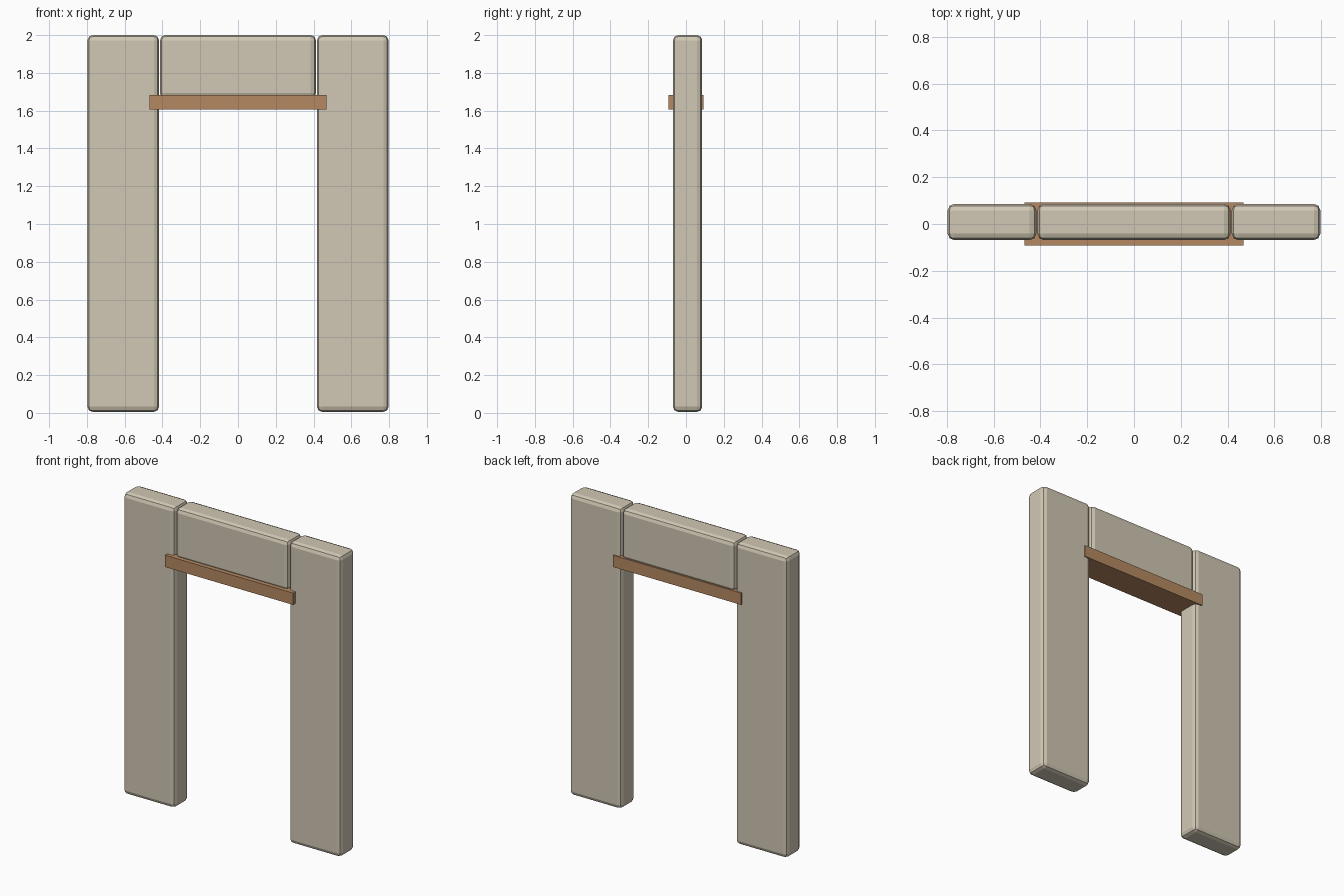
import bpy

if "Cube" in bpy.data.objects:
    bpy.data.objects.remove(bpy.data.objects["Cube"])


def material(name, color):
    m = bpy.data.materials.new(name)
    m.diffuse_color = color
    m.use_nodes = True
    m.node_tree.nodes["Principled BSDF"].inputs["Base Color"].default_value = m.diffuse_color
    return m


stone = material("pale_plaster", (0.64, 0.58, 0.46, 1))
wood = material("warm_wood", (0.46, 0.25, 0.12, 1))


def block(name, lo, hi, mat, bevel=0.0):
    """Box between two corners, optionally with rounded edges."""
    bpy.ops.mesh.primitive_cube_add(
        size=1, location=[(a + b) / 2 for a, b in zip(lo, hi)])
    ob = bpy.context.object
    ob.name = name
    ob.scale = [b - a for a, b in zip(lo, hi)]
    bpy.ops.object.transform_apply(location=False, rotation=False, scale=True)
    ob.data.materials.append(mat)
    if bevel:
        mod = ob.modifiers.new("rounded_edges", 'BEVEL')
        mod.width = bevel
        mod.segments = 2
    return ob


Y0, Y1 = -0.069, 0.086   # wall faces, front and back

# Wall pieces on both sides of the opening
block("left_wall", (-0.797, Y0, 0.005), (-0.418, Y1, 2.0), stone, 0.028)
block("right_wall", (0.418, Y0, 0.005), (0.797, Y1, 2.0), stone, 0.028)

# Wall piece above the opening
block("upper_wall", (-0.413, Y0, 1.665), (0.413, Y1, 2.0), stone, 0.028)

# Wooden beam spanning the opening, slightly proud of both wall faces
block("lintel", (-0.469, -0.093, 1.605), (0.469, 0.093, 1.683), wood)
